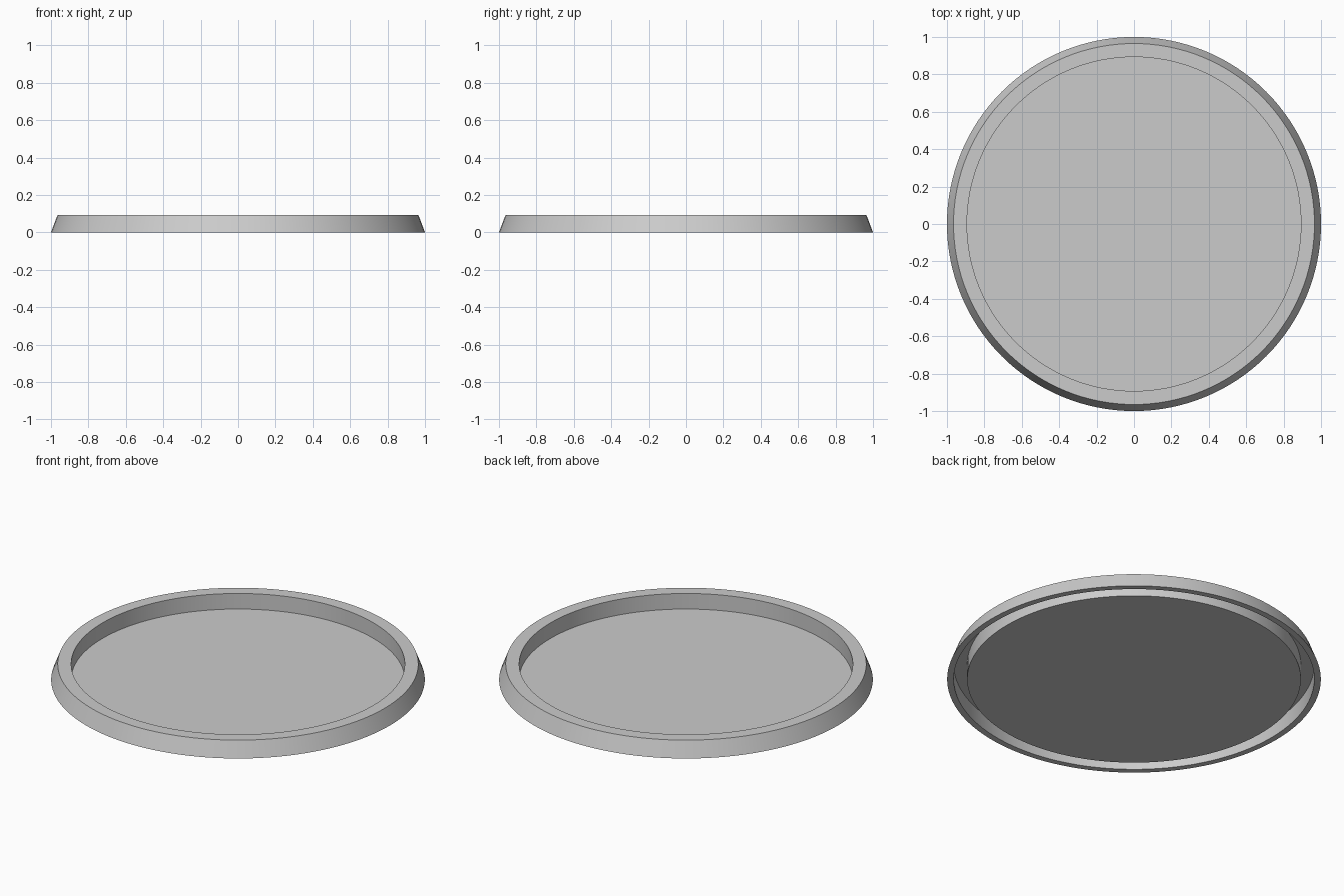
import bpy, bmesh, math

if "Cube" in bpy.data.objects:
    bpy.data.objects.remove(bpy.data.objects["Cube"])

SEGMENTS = 128
R_FOOT, R_LIP, R_WELL, HEIGHT = 1.0, 0.965, 0.893, 0.092


def revolve(name, profile, closed=False):
    """Spin an (r, z) profile around the z axis."""
    bm = bmesh.new()
    rings = []
    for r, z in profile:
        if r == 0:
            rings.append([bm.verts.new((0, 0, z))] * SEGMENTS)
        else:
            rings.append([bm.verts.new((r * math.cos(a), r * math.sin(a), z))
                          for a in (2 * math.pi * i / SEGMENTS for i in range(SEGMENTS))])
    pairs = list(zip(rings, rings[1:]))
    if closed:
        pairs.append((rings[-1], rings[0]))
    for lower, upper in pairs:
        for i in range(SEGMENTS):
            j = (i + 1) % SEGMENTS
            corners = dict.fromkeys((lower[i], lower[j], upper[j], upper[i]))
            bm.faces.new(list(corners))
    mesh = bpy.data.meshes.new(name)
    bm.to_mesh(mesh)
    bm.free()
    obj = bpy.data.objects.new(name, mesh)
    bpy.context.collection.objects.link(obj)
    bpy.ops.object.select_all(action='DESELECT')
    obj.select_set(True)
    bpy.context.view_layer.objects.active = obj
    bpy.ops.object.shade_smooth_by_angle(angle=math.radians(30))
    return obj


# Sloped outer rim with a triangular section and a flat foot
revolve("outer_rim", [(R_LIP, 0), (R_FOOT, 0), (R_LIP, HEIGHT)], closed=True)

# Thin tray: flat lip, upright inner wall and floor; groove stays open below
revolve("tray", [(R_LIP, HEIGHT), (R_WELL, HEIGHT), (R_WELL, 0), (0, 0)])
